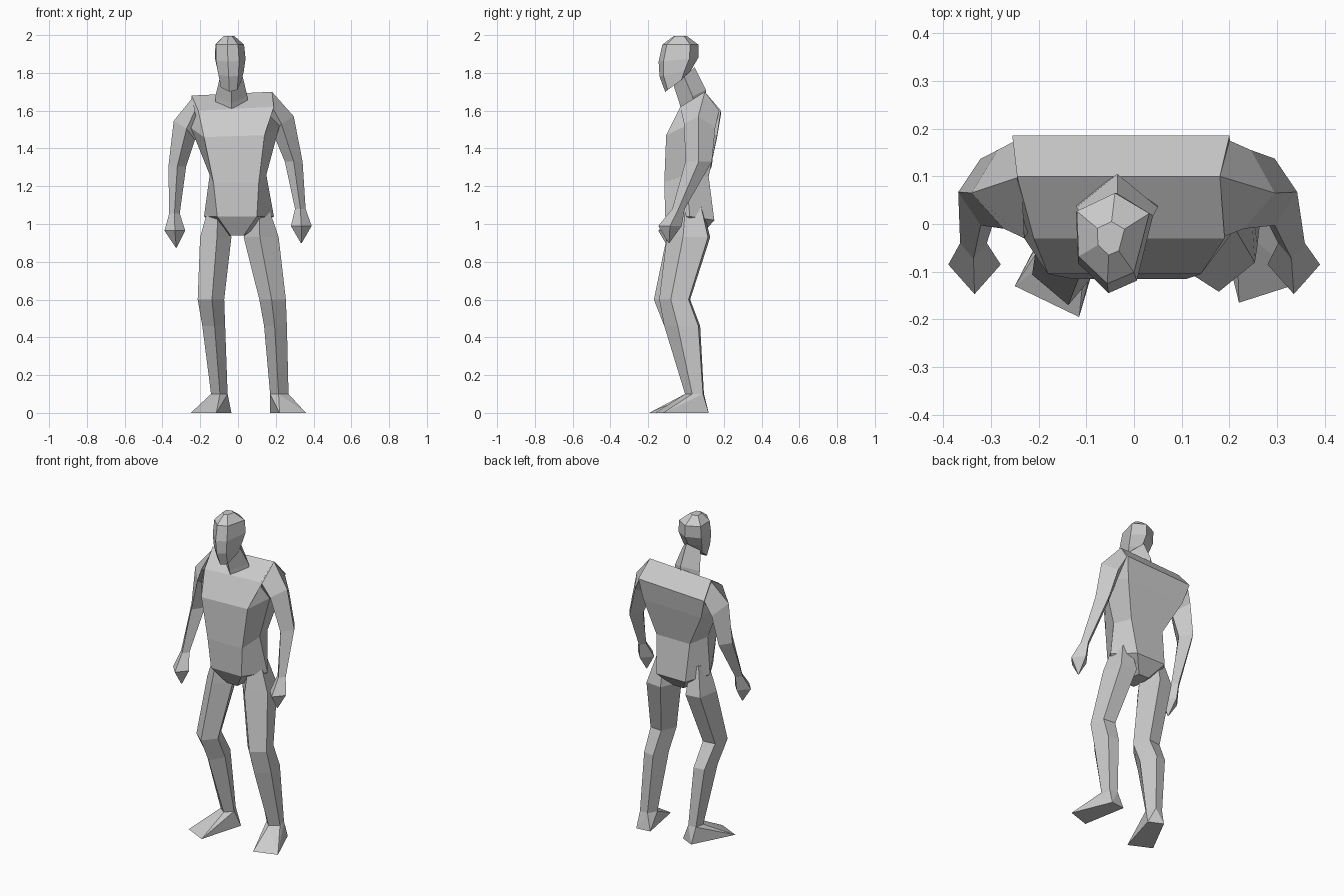
import bpy
import bmesh

default_cube = bpy.data.objects.get("Cube")
if default_cube:
    bpy.data.objects.remove(default_cube, do_unlink=True)

# One plain grey for the whole figure
grey = bpy.data.materials.new("plain grey")
grey.use_nodes = True
grey_value = (.6, .6, .6, 1)
grey.diffuse_color = grey_value
grey.node_tree.nodes["Principled BSDF"].inputs["Base Color"].default_value = grey_value

# Unit cross-sections, scaled to each ring
DIAMOND = [(0, -1), (1, 0), (0, 1), (-1, 0)]
LEG_SECTION = [(-.1, -1), (.95, -.25), (.7, .9), (-.4, 1), (-1, -.1)]
HEAD_SECTION = [(-.1, -1), (.6, -.75), (1, .55), (.1, 1), (-.9, .6), (-.85, -.4)]


def finish(name, bm):
    """Turn a bmesh into a flat-shaded grey object."""
    bmesh.ops.recalc_face_normals(bm, faces=bm.faces[:])
    mesh = bpy.data.meshes.new(name)
    bm.to_mesh(mesh)
    bm.free()
    mesh.materials.append(grey)
    obj = bpy.data.objects.new(name, mesh)
    bpy.context.collection.objects.link(obj)


def skin(name, rings, split_caps=False):
    """Join successive rings of points with quads and close both ends."""
    bm = bmesh.new()
    loops = [[bm.verts.new(point) for point in ring] for ring in rings]
    count = len(loops[0])
    for upper, lower in zip(loops, loops[1:]):
        for i in range(count):
            j = (i + 1) % count
            bm.faces.new((upper[i], upper[j], lower[j], lower[i]))
    for end in (loops[0], loops[-1]):
        if split_caps:
            bm.faces.new((end[0], end[1], end[4], end[5]))
            bm.faces.new((end[1], end[2], end[3], end[4]))
        else:
            bm.faces.new(end)
    finish(name, bm)


def limb_rings(section, stations):
    """Stations hold centre x, y, z, half width, half depth and rise to the back."""
    return [[(cx + u * rx, cy + v * ry, cz + v * rise) for u, v in section]
            for cx, cy, cz, rx, ry, rise in stations]


def hull(name, points):
    bm = bmesh.new()
    for point in points:
        bm.verts.new(point)
    bmesh.ops.convex_hull(bm, input=bm.verts[:])
    finish(name, bm)


def torso_ring(front, side, back, drop=0):
    """Each row holds right x, left x, y and z; drop lowers the right side."""
    rows = (front, side, back)
    right = [(x, y, z - drop) for x, _, y, z in rows]
    left = [(x, y, z) for _, x, y, z in reversed(rows)]
    return right + left


# Torso: shoulders, chest with armpits, waist, hips, crotch
skin("torso", [
    torso_ring((-.21, .19, -.03, 1.62), (-.245, .18, .1, 1.7), (-.255, .2, .185, 1.6), .02),
    torso_ring((-.18, .14, -.105, 1.47), (-.25, .22, 0, 1.52), (-.22, .18, .165, 1.47), .01),
    torso_ring((-.13, .11, -.115, 1.22), (-.15, .15, 0, 1.26), (-.11, .12, .12, 1.25)),
    torso_ring((-.11, .1, -.11, 1.04), (-.18, .19, .02, 1.04), (-.1, .1, .15, 1.02)),
    torso_ring((-.04, .03, -.05, .94), (-.05, .04, .01, .94), (-.04, .03, .08, .94)),
], split_caps=True)

# Neck sunk into the shoulders, and head with the jaw line rising to the back
skin("neck", limb_rings(DIAMOND, [
    (-.035, -.01, 1.78, .06, .055, .05),
    (-.035, .035, 1.675, .085, .07, .035),
    (-.035, .045, 1.6, .085, .06, .035),
]))
skin("head", limb_rings(HEAD_SECTION, [
    (-.05, -.03, 1.995, .03, .035, 0),
    (-.048, -.03, 1.95, .08, .095, 0),
    (-.045, -.04, 1.87, .085, .105, .01),
    (-.042, -.055, 1.8, .073, .085, .02),
    (-.04, -.055, 1.74, .06, .055, .04),
]))

# Arms: shoulder cap and upper arm, then elbow, wrist, palm, fingertips
shoulder = [
    [(.18, -.03, 1.62), (.18, .1, 1.7), (.2, .175, 1.6), (.14, .05, 1.47)],
    [(.23, -.01, 1.53), (.295, .065, 1.57), (.245, .155, 1.51), (.19, .06, 1.47)],
]
arm = shoulder + limb_rings(DIAMOND, [
    (.295, .067, 1.33, .047, .07, 0),
    (.33, -.04, 1.08, .028, .033, 0),
    (.335, -.085, .99, .055, .062, 0),
    (.335, -.09, .9, .003, .003, 0),
])
skin("left_arm", arm)
# The right arm hangs a little lower and wider
skin("right_arm", [[(-x - .08 * (z - 1), y, z - .025) for x, y, z in ring]
                   for ring in arm])


# Legs end in flat wedge feet, from the ankle to a wide toe edge
def leg(side, mirror, stations, sole):
    rings = [[(mirror * x, y, z) for x, y, z in ring]
             for ring in limb_rings(LEG_SECTION, stations)]
    skin(side + "_leg", rings)
    hull(side + "_foot", rings[-1] + [(x, y, 0) for x, y in sole])


# Stations: hip inside the pelvis, thigh, knee, calf, ankle
leg("left", 1, [
    (.115, .015, 1.1, .045, .07, 0),
    (.125, .013, .93, .095, .115, 0),
    (.185, -.06, .6, .072, .082, 0),
    (.2, -.02, .46, .062, .095, 0),
    (.22, .045, .1, .05, .05, 0),
], [(.17, .11), (.26, .12), (.22, -.165), (.36, -.12)])
leg("right", -1, [
    (.11, .015, 1.1, .045, .07, 0),
    (.12, .013, .93, .085, .115, 0),
    (.145, -.085, .6, .072, .085, 0),
    (.13, -.02, .46, .062, .095, 0),
    (.1, .045, .1, .045, .05, 0),
], [(-.12, .12), (-.035, .08), (-.25, -.13), (-.115, -.195)])
